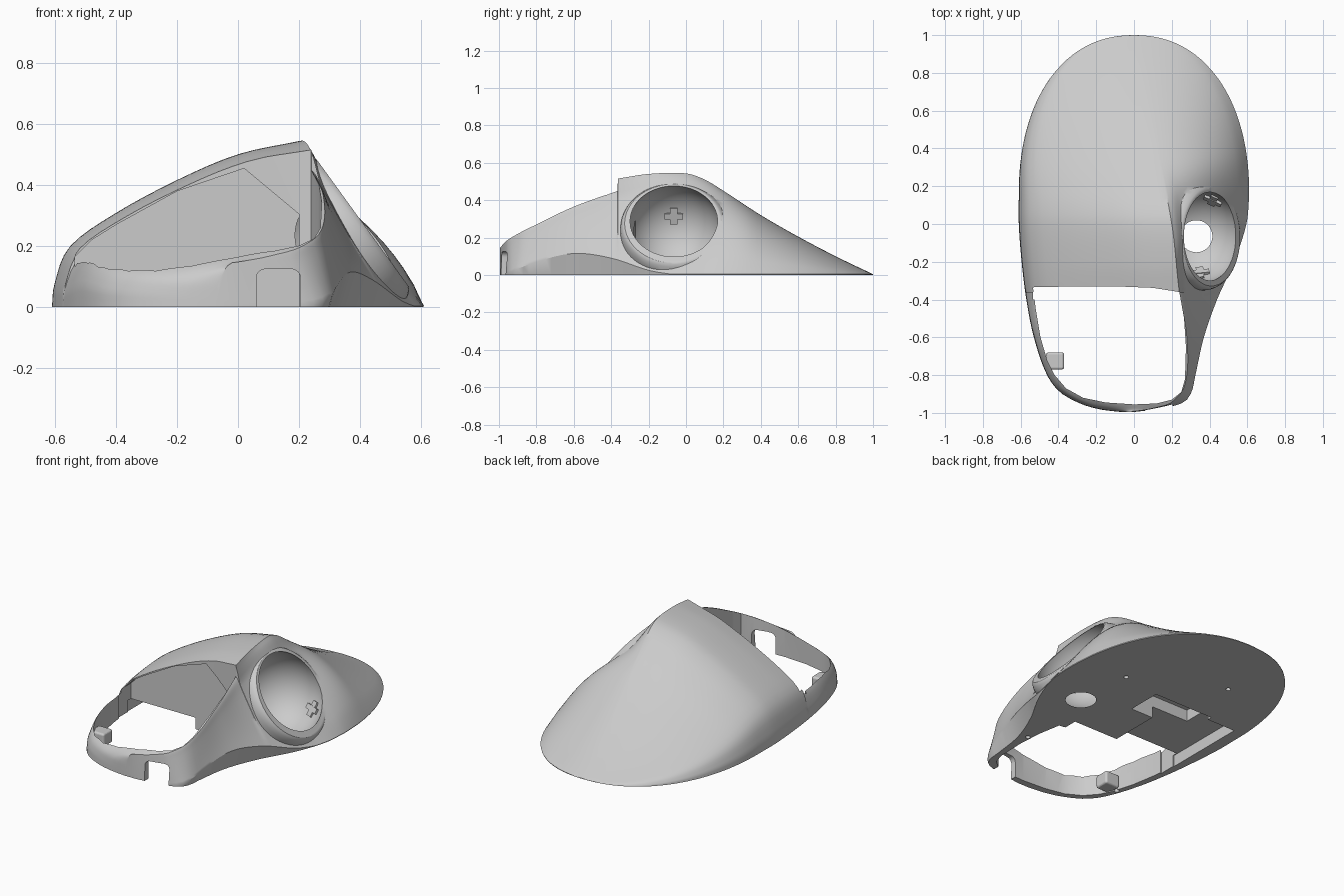
import bpy, bmesh, math
from mathutils import Vector, Matrix

old = bpy.data.objects.get("Cube")
if old:
    bpy.data.objects.remove(old, do_unlink=True)

grey = bpy.data.materials.new("light_grey")
grey.use_nodes = True
grey.diffuse_color = (0.6, 0.6, 0.6, 1)
grey.node_tree.nodes["Principled BSDF"].inputs["Base Color"].default_value = (0.6, 0.6, 0.6, 1)


def curve(pts, t):
    """Smooth interpolation through (t, value) points."""
    if t <= pts[0][0]:
        return pts[0][1]
    if t >= pts[-1][0]:
        return pts[-1][1]
    i = max(k for k in range(len(pts) - 1) if pts[k][0] <= t)

    def slope(k):
        a, b = pts[max(k - 1, 0)], pts[min(k + 1, len(pts) - 1)]
        return (b[1] - a[1]) / (b[0] - a[0])
    (t0, v0), (t1, v1) = pts[i], pts[i + 1]
    h = t1 - t0
    s = (t - t0) / h
    return ((2*s**3 - 3*s**2 + 1) * v0 + (s**3 - 2*s**2 + s) * h * slope(i)
            + (3*s**2 - 2*s**3) * v1 + (s**3 - s**2) * h * slope(i + 1))


def ramp(a, b, t):
    s = min(1, max(0, (t - a) / (b - a)))
    return s * s * (3 - 2 * s)


def finish(bm, name):
    bmesh.ops.recalc_face_normals(bm, faces=bm.faces)
    me = bpy.data.meshes.new(name)
    bm.to_mesh(me)
    bm.free()
    ob = bpy.data.objects.new(name, me)
    bpy.context.collection.objects.link(ob)
    me.materials.append(grey)
    return ob


def box(name, lo, hi, bevel=0):
    bm = bmesh.new()
    size = [b - a for a, b in zip(lo, hi)]
    mid = [(a + b) / 2 for a, b in zip(lo, hi)]
    bmesh.ops.create_cube(bm, size=1, matrix=Matrix.Translation(mid) @ Matrix.Diagonal((*size, 1)))
    if bevel:
        bmesh.ops.bevel(bm, geom=bm.edges[:], offset=bevel, segments=4, affect='EDGES', profile=0.5)
    return finish(bm, name)


def prism(name, pts, vec):
    bm = bmesh.new()
    f = bm.faces.new([bm.verts.new(p) for p in pts])
    r = bmesh.ops.extrude_face_region(bm, geom=[f])
    bmesh.ops.translate(bm, verts=[v for v in r["geom"] if isinstance(v, bmesh.types.BMVert)], vec=vec)
    return finish(bm, name)


def combine(target, tool, op):
    m = target.modifiers.new(op, 'BOOLEAN')
    m.operation, m.solver, m.object = op, 'EXACT', tool
    bpy.context.view_layer.objects.active = target
    bpy.ops.object.modifier_apply(modifier=m.name)
    bpy.data.objects.remove(tool, do_unlink=True)


# Lengthwise curves of the shell: edges, ridge and side crease
EDGE_L = [(-.995, -.07), (-.985, -.16), (-.96, -.26), (-.9, -.38), (-.8, -.46), (-.6, -.53),
          (-.4, -.57), (-.2, -.595), (0, -.61), (.15, -.61)]
EDGE_R = [(-.995, 0), (-.98, .13), (-.95, .25), (-.9, .3), (-.8, .325), (-.6, .37), (-.4, .44),
          (-.2, .53), (0, .595), (.15, .61)]
RIDGE_X = [(-.995, -.02), (-.98, .08), (-.95, .19), (-.85, .27), (-.6, .28), (-.36, .24), (0, .2), (.4, .12), (1, 0)]
FRONT_Z = [(-1, .14), (-.95, .19), (-.8, .27), (-.6, .365), (-.36, .452)]
BACK_Z = [(-.365, .515), (-.2, .54), (0, .543), (.1, .51), (.2, .45), (.4, .32), (.6, .205), (.8, .1), (1, .004)]
CREASE = [(-.97, .004), (-.8, .07), (-.6, .115), (-.4, .09), (-.2, .025), (-.08, .004)]
# Cross-section, left and right of the ridge
LEFT = [(0, 0), (.012, .15), (.074, .37), (.26, .57), (.51, .77), (.75, .92), (1, 1)]
RIGHT = [(0, 1), (.08, .94), (.22, .78), (.5, .49), (.75, .24), (1, 0)]


def sample(pts, n):
    xs, zs = [[(i, p[k]) for i, p in enumerate(pts)] for k in (0, 1)]
    last = len(pts) - 1
    return [(curve(xs, last * i / n), curve(zs, last * i / n)) for i in range(n + 1)]


def section(y):
    tail = max(0, (y - .15) / .85)
    w = .61 * max(1e-4, 1 - tail ** 2.2) ** (1 / 2.2)
    xl, xr = (-w, w) if y > .15 else (curve(EDGE_L, y), curve(EDGE_R, y))
    xp = curve(RIDGE_X, y)
    xp = max(xl * .8, min(xr * .8, xp)) if y > .15 else xp
    zp = curve(BACK_Z if y > -.365 else FRONT_Z, y)
    step = .06 * (1 - ramp(-.365, -.05, y)) if y > -.365 else 0
    zc = curve(CREASE, y) if y < -.08 else min(.004, zp / 2)
    boxy = 1 - .3 * ramp(-.35, -.7, y)
    dome = ramp(0, .37, y)
    pts = [(xl + (xp - xl) * a, y, zp * max(0, b) ** boxy) for a, b in sample(LEFT, 24)]
    for a, b in sample(RIGHT, 18)[1:]:
        b = b * (1 - dome) + dome * max(0, 1 - a ** 2.1) ** .8
        top = zp - step * min(1, a * 8)
        pts.append((xp + (xr - xp) * a, y, zc + (top - zc) * b))
    pts.append((xr - .3 * zc, y, 0))
    return pts


# Shell body
ys = [-.995, -.99, -.985, -.98, -.97, -.96, -.95, -.93, -.9]
ys += [-.87 + .03 * i for i in range(17)] + [-.3655, -.3645]
ys += [-.34 + .03 * i for i in range(39)]
ys += [.85 + .15 * math.sin(math.pi / 2 * i / 10) for i in range(11)]
bm = bmesh.new()
rings = [[bm.verts.new(p) for p in section(y)] for y in ys]
n = len(rings[0])
for a, b in zip(rings, rings[1:]):
    for i in range(n):
        j = (i + 1) % n
        bm.faces.new((a[i], a[j], b[j], b[i]))
bm.faces.new(rings[0])
bm.faces.new(rings[-1])
bmesh.ops.remove_doubles(bm, verts=bm.verts, dist=1e-5)
body = finish(bm, "mouse_shell")

# Soft collar round the ball socket, on the tilted socket axis and swept back as it widens
axis = Vector((.81, 0, .587)).normalized()
tilt = Matrix.Translation((.41, -.07, .275)) @ axis.to_track_quat('Z', 'Y').to_matrix().to_4x4()
bm = bmesh.new()
collar = [(.25, .0), (.258, 0), (.266, -.005), (.276, -.016), (.288, -.036), (.302, -.075),
          (.315, -.13), (.33, -.2), (.34, -.26)]
N = 80
loops = [[bm.verts.new(tilt @ Vector((r * math.cos(2*math.pi*i/N), r * math.sin(2*math.pi*i/N), h))
                       + Vector((0, -h * .25, 0))) for i in range(N)] for r, h in collar]
for a, b in zip(loops, loops[1:]):
    for i in range(N):
        bm.faces.new((a[i], a[(i + 1) % N], b[(i + 1) % N], b[i]))
bm.faces.new(loops[0])
bm.faces.new(loops[-1])
combine(body, finish(bm, "socket_collar"), 'UNION')
combine(body, box("floor_cutter", (-2, -2, -1), (2, 2, 0)), 'DIFFERENCE')

# Ball socket, open through the floor
SOCKET = Vector((.33, -.065, .235))
bm = bmesh.new()
bmesh.ops.create_uvsphere(bm, u_segments=64, v_segments=40, radius=.25, matrix=Matrix.Translation(SOCKET))
combine(body, finish(bm, "ball_cutter"), 'DIFFERENCE')

# Front opening and the space under the top shell
rim = [(-.535, -.335), (-.52, -.45), (-.495, -.6), (-.46, -.72), (-.42, -.8), (-.36, -.87), (-.27, -.92),
       (-.15, -.945), (0, -.955), (.12, -.95), (.2, -.93), (.25, -.89), (.27, -.82), (.275, -.65),
       (.265, -.5), (.24, -.36), (.1, -.338), (-.1, -.33), (-.3, -.33)]
combine(body, prism("opening_cutter", [(x, y, -.1) for x, y in rim], (0, 0, 1)), 'DIFFERENCE')
under = [(-.535, -.1), (-.535, .165), (-.48, .22), (-.4, .27), (-.2, .38), (.02, .455), (.2, .305), (.2, -.1)]
combine(body, prism("cavity_cutter", [(x, -.4, z) for x, z in under], (0, .13, 0)), 'DIFFERENCE')

# Stepped underside pocket, cable notch and screw holes
combine(body, box("pocket_cutter", (-.54, -.3, -.1), (-.1, .22, .07)), 'DIFFERENCE')
combine(body, box("deep_pocket_cutter", (-.35, .04, -.1), (.05, .25, .14)), 'DIFFERENCE')
combine(body, box("notch_cutter", (.06, -1.1, -.1), (.205, -.88, .125), .03), 'DIFFERENCE')
for x, y in [(.3, .29), (-.22, .55), (.29, -.57), (-.47, -.71)]:
    bm = bmesh.new()
    bmesh.ops.create_cone(bm, cap_ends=True, segments=16, radius1=.014, radius2=.014, depth=.1,
                          matrix=Matrix.Translation((x, y, 0)))
    combine(body, finish(bm, "screw_cutter"), 'DIFFERENCE')

bpy.ops.object.select_all(action='DESELECT')
body.select_set(True)
bpy.context.view_layer.objects.active = body
bpy.ops.object.shade_smooth_by_angle(angle=math.radians(32))

# Bracket on the inner wall
box("inner_bracket", (-.465, -.77, .005), (-.37, -.68, .085), .012)

# Ball bearings: a cross-shaped clip at three points of the socket
for k, d in enumerate([(-.95, 0, .33), (.36, .78, -.51), (.08, -.8, -.6)]):
    d = Vector(d).normalized()
    m = Matrix.Translation(SOCKET + d * .247) @ d.to_track_quat('Z', 'Y').to_matrix().to_4x4()
    bm = bmesh.new()
    for sx, sy, sz in [(.1, .03, .03), (.04, .09, .022)]:
        bmesh.ops.create_cube(bm, size=1, matrix=m @ Matrix.Diagonal((sx, sy, sz, 1)))
    finish(bm, "bearing_clip_%d" % (k + 1))
